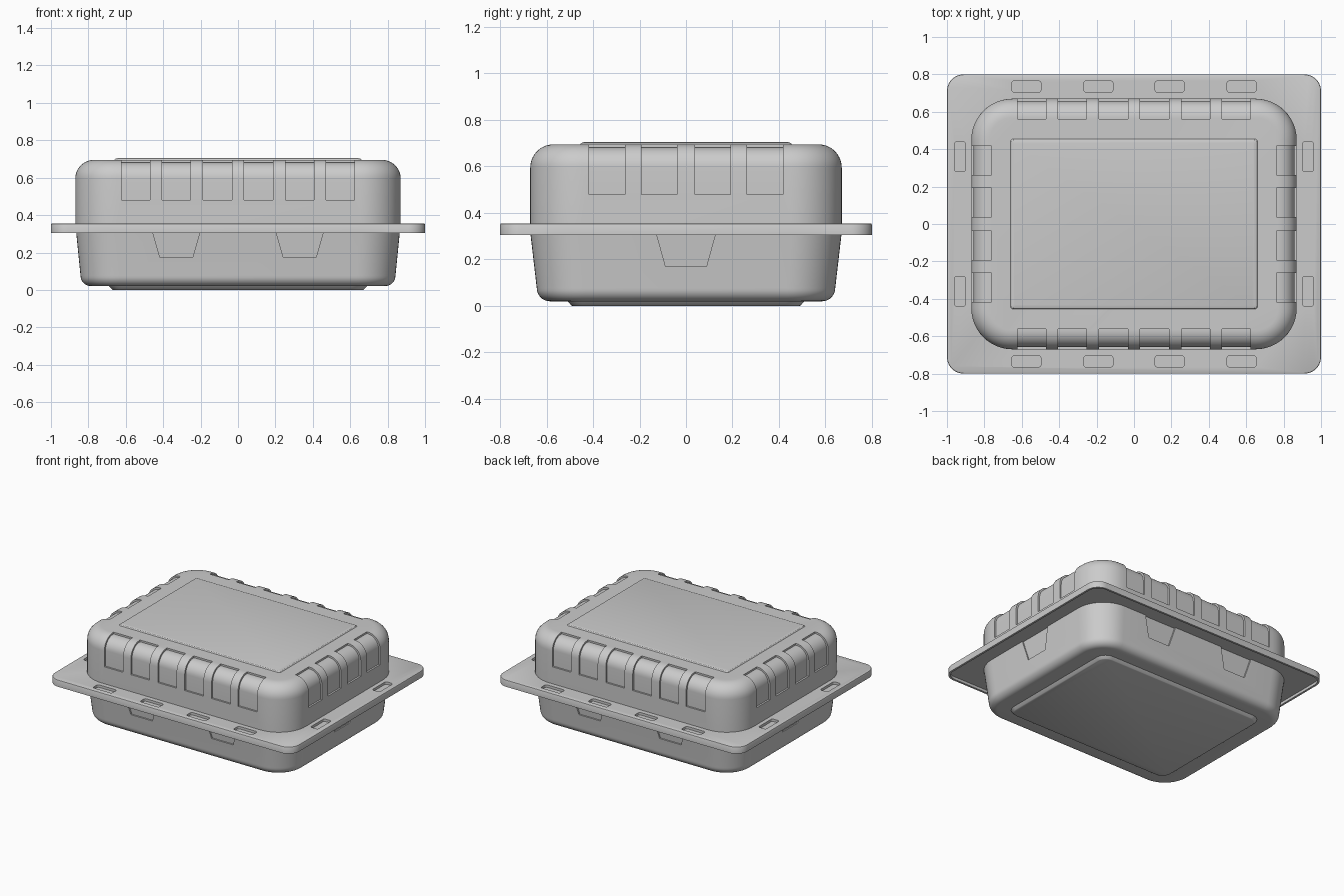
import bpy, bmesh
from math import sin, cos, pi, radians
from mathutils import Matrix, Vector

if "Cube" in bpy.data.objects:
    bpy.data.objects.remove(bpy.data.objects["Cube"])

SEG = 12


def loft(bm, rings, offset=(0, 0)):
    """Skin rounded rectangles given as (half x, half y, corner radius, z)."""
    loops = []
    for hx, hy, r, z in rings:
        loop = []
        for k, (sx, sy) in enumerate([(1, 1), (-1, 1), (-1, -1), (1, -1)]):
            for i in range(SEG + 1):
                a = (k + i / SEG) * pi / 2
                loop.append(bm.verts.new((offset[0] + sx * (hx - r) + r * cos(a),
                                          offset[1] + sy * (hy - r) + r * sin(a), z)))
        loops.append(loop)
    n = len(loops[0])
    for a, b in zip(loops, loops[1:]):
        for i in range(n):
            bm.faces.new((a[i], a[(i + 1) % n], b[(i + 1) % n], b[i]))
    bm.faces.new(loops[0][::-1])
    bm.faces.new(loops[-1])


def prism(bm, start, end, side):
    """Join two matching (along, outward, z) outlines; side counts quarter turns from the front."""
    rot = Matrix.Rotation(side * pi / 2, 3, 'Z')
    a, b = [[bm.verts.new(rot @ Vector((u, -d, z))) for u, d, z in pts] for pts in (start, end)]
    n = len(a)
    for i in range(n):
        bm.faces.new((a[i], a[(i + 1) % n], b[(i + 1) % n], b[i]))
    bm.faces.new(a[::-1])
    bm.faces.new(b)


def finish(name, bm):
    bmesh.ops.recalc_face_normals(bm, faces=bm.faces)
    me = bpy.data.meshes.new(name)
    bm.to_mesh(me)
    bm.free()
    ob = bpy.data.objects.new(name, me)
    bpy.context.collection.objects.link(ob)
    return ob


def cut(ob, bm):
    cutter = finish(ob.name + "_cutter", bm)
    cutter.hide_render = True
    mod = ob.modifiers.new("cut", 'BOOLEAN')
    mod.operation, mod.solver, mod.object = 'DIFFERENCE', 'EXACT', cutter
    with bpy.context.temp_override(object=ob, active_object=ob, selected_objects=[ob]):
        bpy.ops.object.modifier_apply(modifier=mod.name)
    bpy.data.objects.remove(cutter, do_unlink=True)


def smooth(ob):
    bpy.ops.object.select_all(action='DESELECT')
    ob.select_set(True)
    bpy.context.view_layer.objects.active = ob
    bpy.ops.object.shade_smooth_by_angle(angle=radians(32))


def part(name, rings, cutter=None):
    bm = bmesh.new()
    loft(bm, rings)
    ob = finish(name, bm)
    if cutter:
        cut(ob, cutter)
    smooth(ob)
    return ob


HALF = {0: 0.67, 1: 0.87, 2: 0.67, 3: 0.87}   # wall distance per side

# Lid with rounded shoulder and recessed pockets between ribs
R = 0.10
lid = [(0.87, 0.67, 0.22, 0.335)]
for i in range(11):
    a = i / 10 * pi / 2
    inset = R * (1 - cos(a))
    lid.append((0.87 - inset, 0.67 - inset, 0.22 - inset, 0.595 + R * sin(a)))
pockets = bmesh.new()
D = 0.013
for side, wall in HALF.items():
    centres = (0.11, 0.33, 0.547) if side % 2 == 0 else (0.115, 0.34)
    c = wall - R
    outline = [(c - 0.008, 0.75), (c - 0.008, 0.695 - D)]
    outline += [(c + (R - D) * sin(i / 10 * pi / 2), 0.595 + (R - D) * cos(i / 10 * pi / 2))
                for i in range(11)]
    outline += [(wall - D, 0.48), (wall + 0.05, 0.48), (wall + 0.05, 0.75)]
    for u in [s * x for x in centres for s in (-1, 1)]:
        prism(pockets, [(u - 0.077, d, z) for d, z in outline],
              [(u + 0.077, d, z) for d, z in outline], side)
part("lid", lid, pockets)

# Raised panel on the lid
part("lid_top_panel", [(0.66, 0.455, 0.015, 0.685), (0.66, 0.455, 0.015, 0.695),
                       (0.655, 0.45, 0.012, 0.701), (0.642, 0.437, 0.01, 0.705)])

# Flange with a turned-down lip and shallow slots
slots = bmesh.new()
places = [(sx * x, sy * 0.735, 0.078, 0.03) for x in (0.19, 0.575) for sx in (-1, 1) for sy in (-1, 1)]
places += [(sx * 0.93, sy * 0.36, 0.03, 0.08) for sx in (-1, 1) for sy in (-1, 1)]
for x, y, hx, hy in places:
    loft(slots, [(hx, hy, 0.014, 0.337), (hx, hy, 0.014, 0.40)], (x, y))
part("flange", [(0.985, 0.785, 0.075, 0.325), (0.985, 0.785, 0.075, 0.305),
                (1.0, 0.8, 0.09, 0.305), (1.0, 0.8, 0.09, 0.349),
                (0.998, 0.798, 0.088, 0.353), (0.994, 0.794, 0.084, 0.355)], slots)

# Tapered tray with recessed finger tabs
tray = []
for i in range(9):
    a = i / 8 * pi / 2
    tray.append((0.785 + 0.057 * sin(a), 0.585 + 0.057 * sin(a), 0.15 + 0.057 * sin(a),
                 0.02 + 0.057 * (1 - cos(a))))
tray.append((0.868, 0.672, 0.22, 0.335))
tabs = bmesh.new()
slope = 0.026 / 0.258
for side, wall in HALF.items():
    low = 0.175 if side % 2 == 0 else 0.17
    top = 0.33
    face = lambda z: wall + 0.002 - slope * (0.335 - z) - 0.013
    for u in ((-0.33, 0.33) if side % 2 == 0 else (0,)):
        wt, wb = 0.132, 0.088
        inner = [(u - wt, face(top), top), (u + wt, face(top), top),
                 (u + wb, face(low), low), (u - wb, face(low), low)]
        outer = [(p[0], wall + 0.05, p[2]) for p in inner]
        prism(tabs, inner, outer, side)
part("tray", tray, tabs)

# Foot under the tray
part("foot", [(0.668, 0.488, 0.06, 0.0), (0.674, 0.494, 0.066, 0.003),
              (0.69, 0.51, 0.08, 0.021), (0.69, 0.51, 0.08, 0.03)])
